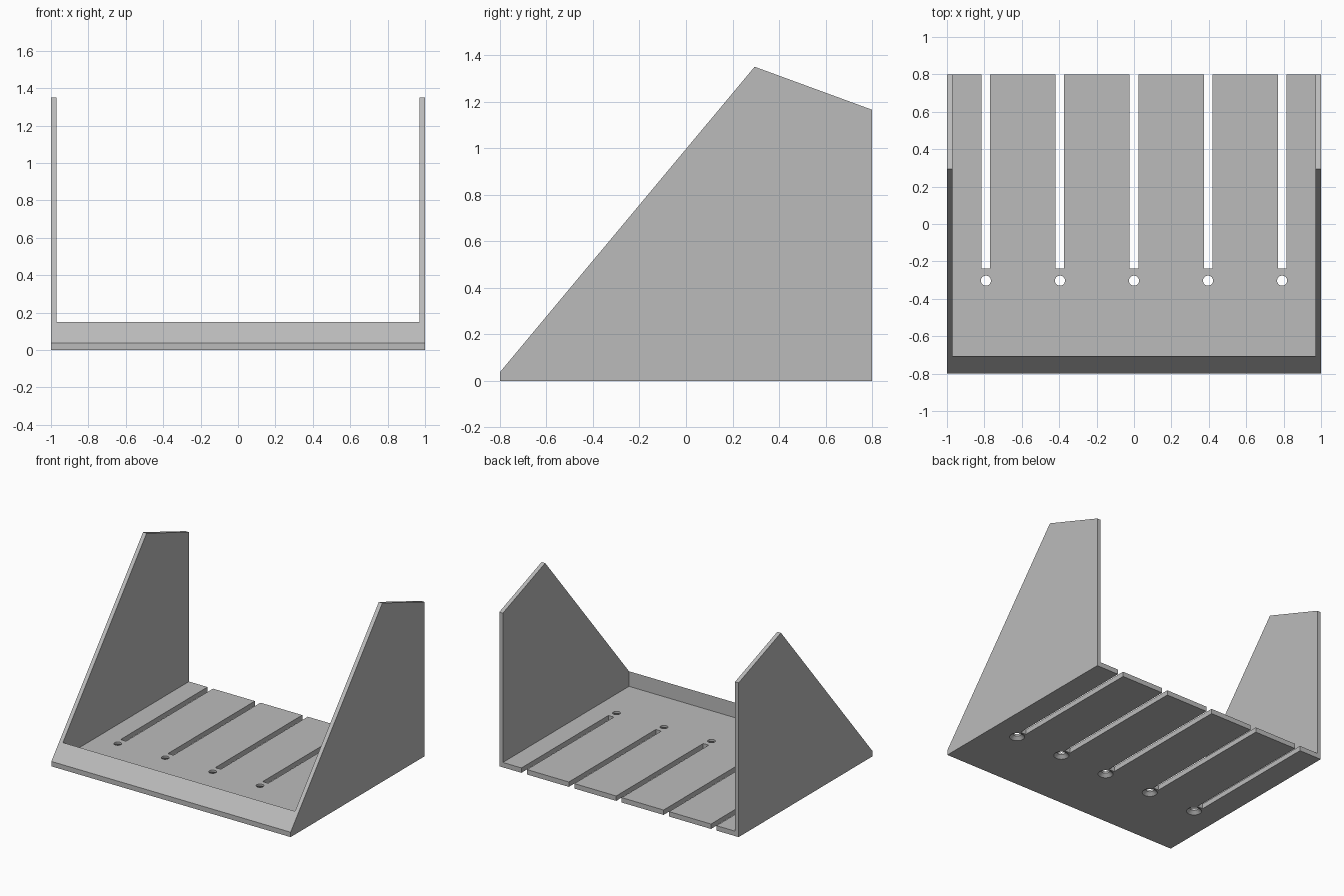
import bpy, bmesh, math
from mathutils import Matrix

if "Cube" in bpy.data.objects:
    bpy.data.objects.remove(bpy.data.objects["Cube"])

FLOOR = 0.037   # floor thickness
WALL = 0.03     # side panel thickness

grey = bpy.data.materials.new("plain grey")
grey.diffuse_color = (0.5, 0.5, 0.5, 1)
grey.use_nodes = True
grey.node_tree.nodes["Principled BSDF"].inputs["Base Color"].default_value = grey.diffuse_color


def make_object(name, bm):
    bmesh.ops.recalc_face_normals(bm, faces=bm.faces)
    mesh = bpy.data.meshes.new(name)
    bm.to_mesh(mesh)
    bm.free()
    mesh.materials.append(grey)
    obj = bpy.data.objects.new(name, mesh)
    bpy.context.collection.objects.link(obj)
    return obj


def box(name, x0, x1, y0, y1, z0, z1):
    bm = bmesh.new()
    bmesh.ops.create_cube(bm, size=1)
    for v in bm.verts:
        v.co = (x1 if v.co.x > 0 else x0, y1 if v.co.y > 0 else y0, z1 if v.co.z > 0 else z0)
    return make_object(name, bm)


def cone(name, x, y, z0, z1, r0, r1):
    bm = bmesh.new()
    bmesh.ops.create_cone(bm, cap_ends=True, segments=32, radius1=r0, radius2=r1, depth=z1 - z0,
                          matrix=Matrix.Translation((x, y, (z0 + z1) / 2)))
    return make_object(name, bm)


def cut(target, cutter):
    mod = target.modifiers.new("cut", 'BOOLEAN')
    mod.operation = 'DIFFERENCE'
    mod.solver = 'EXACT'
    mod.object = cutter
    bpy.context.view_layer.objects.active = target
    bpy.ops.object.modifier_apply(modifier=mod.name)
    bpy.data.objects.remove(cutter)


# Side silhouette extruded across the full width
bm = bmesh.new()
profile = [(-0.8, 0), (0.8, 0), (0.8, 1.165), (0.295, 1.35), (-0.8, 0.037)]
face = bm.faces.new([bm.verts.new((-1, y, z)) for y, z in profile])
new = bmesh.ops.extrude_face_region(bm, geom=[face])["geom"]
bmesh.ops.translate(bm, vec=(2, 0, 0), verts=[g for g in new if isinstance(g, bmesh.types.BMVert)])
tray = make_object("slotted_tray", bm)

# Hollow out the interior, leaving two side panels, floor and sloped front lip
cut(tray, box("interior_cutter", -1 + WALL, 1 - WALL, -0.705, 1, FLOOR, 2))

# Five open slots, each with a countersunk screw hole in front
for i in range(-2, 3):
    x = i * 0.396
    cut(tray, box("slot_cutter", x - 0.023, x + 0.023, -0.238, 1, -0.1, 0.1))
    cut(tray, cone("hole_cutter", x, -0.303, -0.1, 0.1, 0.027, 0.027))
    cut(tray, cone("countersink_cutter", x, -0.303, -0.005, 0.022, 0.058, 0.027))
